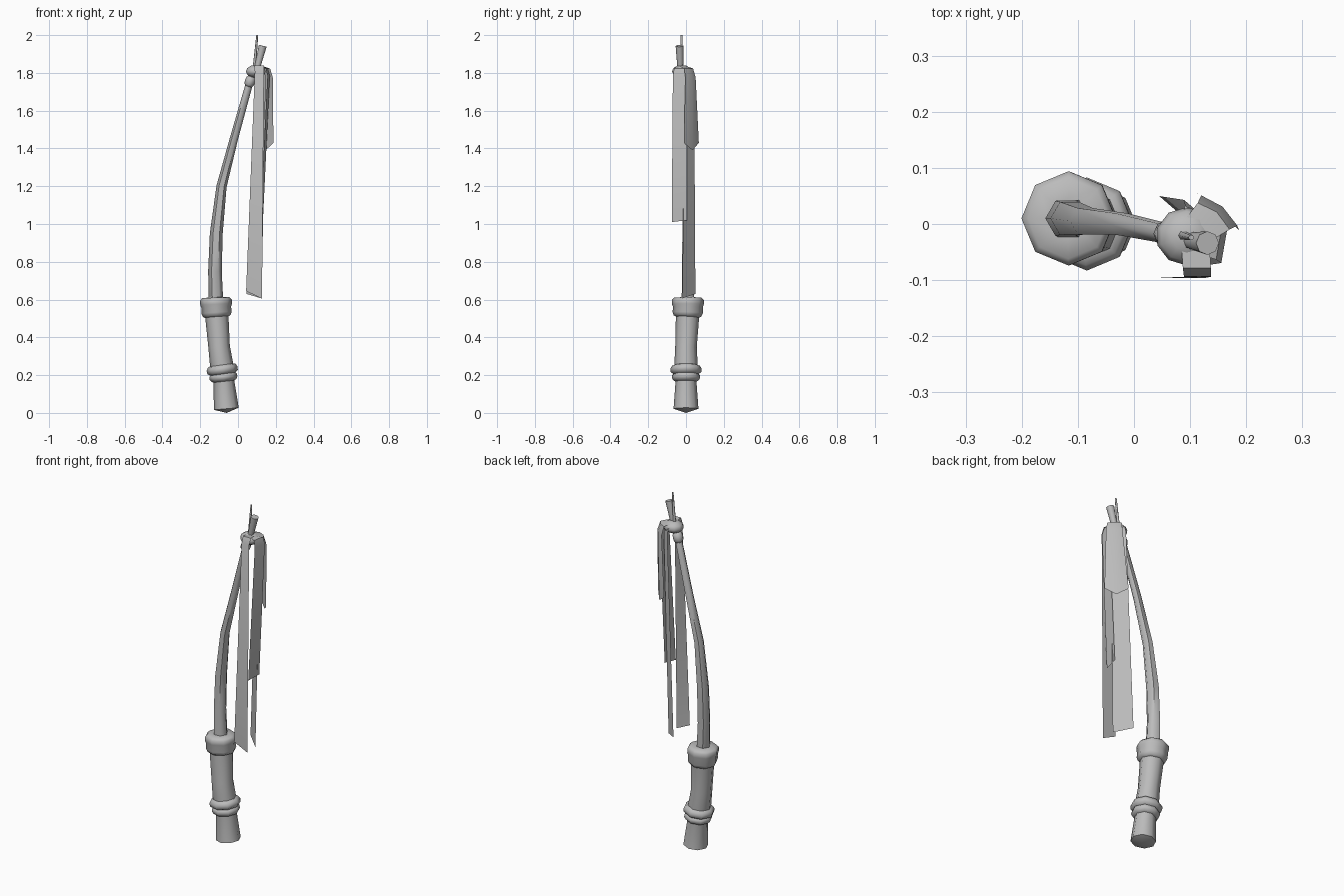
import bpy, bmesh, math
from mathutils import Vector

if "Cube" in bpy.data.objects:
    bpy.data.objects.remove(bpy.data.objects["Cube"], do_unlink=True)

grey = bpy.data.materials.new("plain_grey")
grey.use_nodes = True
grey.diffuse_color = (0.5, 0.5, 0.5, 1)
grey.node_tree.nodes["Principled BSDF"].inputs["Base Color"].default_value = (0.5, 0.5, 0.5, 1)

# Bent centre line shared by handle and rod
SPINE = [Vector(p) for p in (
    (-.06, 0, 0), (-.075, 0, .17), (-.1, 0, .35), (-.115, .01, .55),
    (-.122, .01, .75), (-.115, .01, .95), (-.087, .005, 1.2),
    (-.022, 0, 1.45), (.062, -.018, 1.75), (.095, -.025, 1.85))]


def spine_at(z):
    for a, b in zip(SPINE, SPINE[1:]):
        if z <= b.z:
            break
    return a.lerp(b, (z - a.z) / (b.z - a.z))


def finish(name, bm, angle=60):
    mesh = bpy.data.meshes.new(name)
    bm.to_mesh(mesh)
    bm.free()
    mesh.materials.append(grey)
    ob = bpy.data.objects.new(name, mesh)
    bpy.context.collection.objects.link(ob)
    bpy.ops.object.select_all(action='DESELECT')
    ob.select_set(True)
    bpy.context.view_layer.objects.active = ob
    bpy.ops.object.shade_smooth_by_angle(angle=math.radians(angle))
    return ob


def loft(name, stations, sides):
    """Join rings given as (centre, tangent, radius)."""
    bm = bmesh.new()
    rings = []
    for centre, tangent, r in stations:
        side = Vector((0, 1, 0)).cross(tangent).normalized()
        up = tangent.cross(side).normalized()
        ring = []
        for i in range(sides):
            t = math.tau * i / sides
            ring.append(bm.verts.new(centre + r * (math.cos(t) * side + math.sin(t) * up)))
        rings.append(ring)
    for a, b in zip(rings, rings[1:]):
        for i in range(sides):
            j = (i + 1) % sides
            bm.faces.new((a[i], a[j], b[j], b[i]))
    bm.faces.new(rings[0][::-1])
    bm.faces.new(rings[-1])
    bmesh.ops.remove_doubles(bm, verts=bm.verts, dist=0.0005)
    return finish(name, bm)


def along_spine(name, profile, sides):
    stations = []
    for z, r in profile:
        tangent = (spine_at(z + .04) - spine_at(max(z - .04, 0))).normalized()
        stations.append((spine_at(z), tangent, r))
    return loft(name, stations, sides)


def tapered(name, start, end, r0, r1, sides=8):
    a, b = Vector(start), Vector(end)
    t = (b - a).normalized()
    return loft(name, [(a, t, r0), (b, t, r1)], sides)


def ribbon(name, rows, angle, slant=0, bulge=0, tip=0):
    """Sheet hung along rows of (x, y, z, half width); angle sets its facing."""
    across = Vector((math.cos(angle), math.sin(angle), 0))
    outward = Vector((-across.y, across.x, 0))
    bm = bmesh.new()
    grid = []
    for k, (x, y, z, w) in enumerate(rows):
        last = k == len(rows) - 1
        row = []
        for s in (-1, 0, 1):
            p = Vector((x, y, z)) + across * s * w
            if s == 0:
                p += outward * bulge
            if last:
                p.z += slant * s - (tip if s == 0 else 0)
            row.append(bm.verts.new(p))
        grid.append(row)
    for a, b in zip(grid, grid[1:]):
        for i in range(2):
            bm.faces.new((a[i], b[i], b[i + 1], a[i + 1]))
    return finish(name, bm, 50)


# Handle, ring bands and rod
along_spine("handle_grip", [(0, 0), (.022, .066), (.17, .055), (.25, .062),
                            (.35, .057), (.52, .062)], 8)
along_spine("lower_band", [(.165, .052), (.172, .066), (.185, .075), (.2, .073),
                           (.206, .066), (.216, .081), (.235, .083), (.25, .073), (.256, .055)], 8)
along_spine("upper_band", [(.505, .058), (.513, .073), (.53, .08), (.56, .079),
                           (.575, .084), (.598, .084), (.61, .072), (.612, .036)], 8)
along_spine("rod", [(.6, .038), (.75, .036), (.95, .034), (1.2, .027),
                    (1.45, .022), (1.75, .019), (1.82, .018)], 6)

# Knot tying the ribbons to the rod
along_spine("knot_collar", [(1.728, .018), (1.738, .025), (1.755, .028), (1.772, .025), (1.78, .018)], 8)
bm = bmesh.new()
bmesh.ops.create_uvsphere(bm, u_segments=10, v_segments=6, radius=1)
for v in bm.verts:
    v.co = Vector((.094 + .055 * v.co.x, -.022 + .052 * v.co.y, 1.808 + .034 * v.co.z))
finish("knot", bm)
tapered("knot_stub", (.1, -.03, 1.82), (.131, -.034, 1.943), .015, .021)
tapered("knot_spike", (.086, -.02, 1.82), (.102, -.024, 2.0), .009, .005, 6)

# Hanging ribbons
ribbon("front_ribbon", [(.11, -.045, 1.835, .025), (.112, -.078, 1.838, .025),
                        (.113, -.094, 1.805, .024), (.085, -.096, .625, .042)],
       math.pi, slant=.02)
ribbon("side_ribbon", [(.12, -.03, 1.832, .024), (.152, -.031, 1.822, .033),
                       (.162, -.033, 1.785, .037), (.125, -.035, 1.015, .041)],
       math.radians(-100), slant=-.005)
ribbon("back_ribbon", [(.1, -.005, 1.82, .02), (.115, .012, 1.812, .032),
                       (.118, .018, 1.78, .038), (.085, .015, .618, .053)],
       math.radians(-41), slant=-.012)
ribbon("short_ribbon", [(.115, -.01, 1.833, .03), (.142, .014, 1.823, .037),
                        (.152, .024, 1.775, .042), (.14, .028, 1.43, .062)],
       math.radians(-40), bulge=.009, tip=.04)
